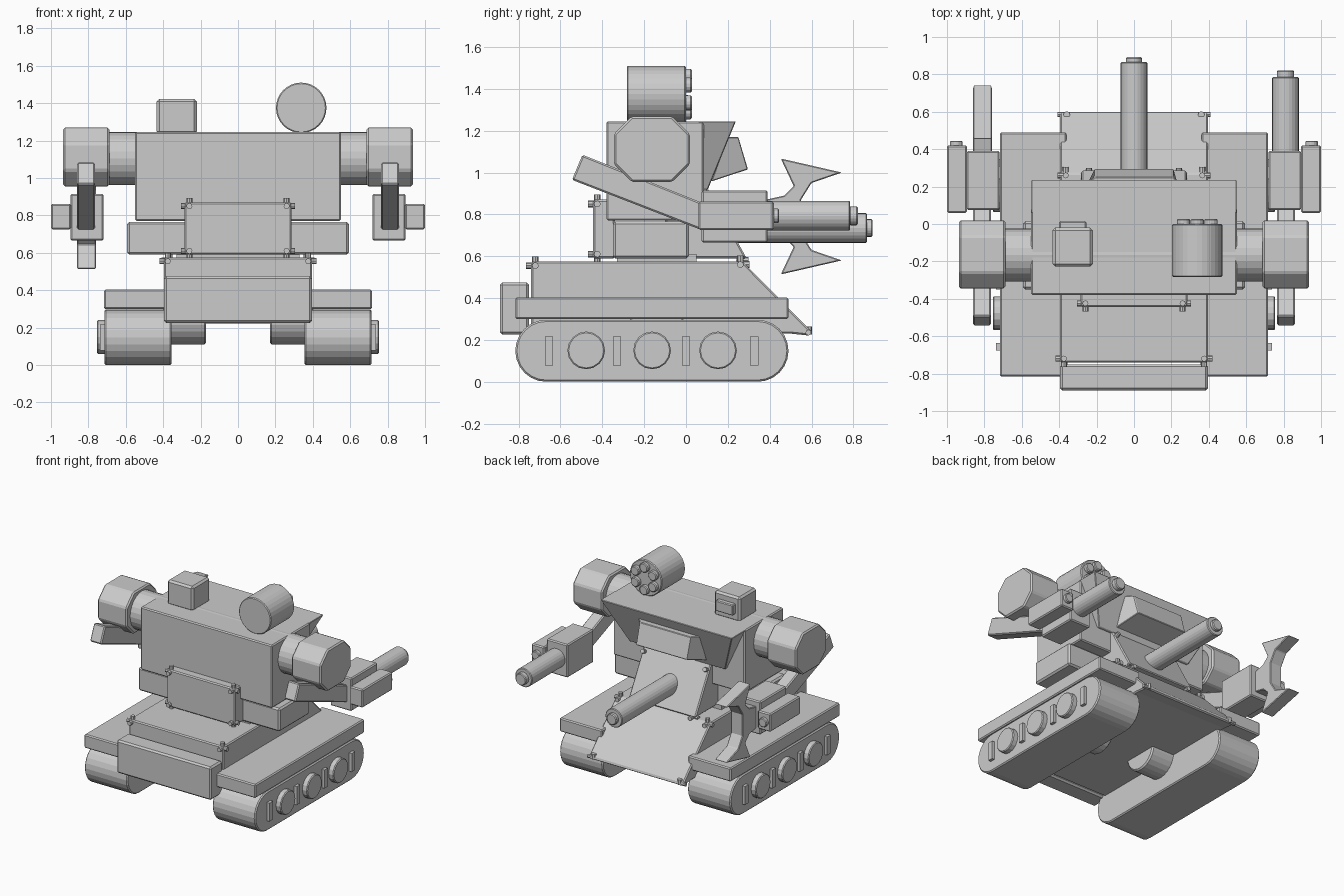
import bpy, bmesh, math
from mathutils import Matrix, Vector

if "Cube" in bpy.data.objects:
    bpy.data.objects.remove(bpy.data.objects["Cube"], do_unlink=True)

grey = bpy.data.materials.new("plain_grey")
grey.use_nodes = True
grey.diffuse_color = (0.6, 0.6, 0.6, 1)
grey.node_tree.nodes["Principled BSDF"].inputs["Base Color"].default_value = (0.6, 0.6, 0.6, 1)


def finish(name, bm, bevel=0.0):
    bmesh.ops.recalc_face_normals(bm, faces=bm.faces)
    if bevel:
        sharp = [e for e in bm.edges if e.calc_face_angle(0) > 0.6]
        bmesh.ops.bevel(bm, geom=sharp, offset=bevel, segments=1, affect='EDGES')
    mesh = bpy.data.meshes.new(name)
    bm.to_mesh(mesh)
    bm.free()
    mesh.materials.append(grey)
    obj = bpy.data.objects.new(name, mesh)
    bpy.context.collection.objects.link(obj)
    return obj


def prism(name, profile, x0, x1, bevel=0.008):
    """Extrude a (y, z) outline along x."""
    bm = bmesh.new()
    face = bm.faces.new([bm.verts.new((x0, y, z)) for y, z in profile])
    out = bmesh.ops.extrude_face_region(bm, geom=[face])
    moved = [v for v in out["geom"] if isinstance(v, bmesh.types.BMVert)]
    bmesh.ops.translate(bm, verts=moved, vec=(x1 - x0, 0, 0))
    return finish(name, bm, bevel)


def box(name, x, y, z, bevel=0.008):
    return prism(name, [(y[0], z[0]), (y[1], z[0]), (y[1], z[1]), (y[0], z[1])], x[0], x[1], bevel)


def loft(name, lower, upper, bevel=0.004):
    """Join two four-cornered rings."""
    bm = bmesh.new()
    a, b = ([bm.verts.new(p) for p in ring] for ring in (lower, upper))
    bm.faces.new(a)
    bm.faces.new(b)
    for i in range(4):
        j = (i + 1) % 4
        bm.faces.new((a[i], a[j], b[j], b[i]))
    return finish(name, bm, bevel)


def cylinder(name, start, end, radius, sides=24, bevel=0.0):
    start, end = Vector(start), Vector(end)
    axis = end - start
    turn = axis.to_track_quat('Z', 'Y').to_matrix().to_4x4()
    bm = bmesh.new()
    bmesh.ops.create_cone(bm, cap_ends=True, segments=sides, radius1=radius, radius2=radius,
                          depth=axis.length, matrix=Matrix.Translation((start + end) / 2) @ turn)
    return finish(name, bm, bevel)


def corner_bolts(name, corner, out):
    """Three bolts, one on each face that meets at a corner."""
    for axis in range(3):
        base = Vector(corner) - Vector(out) * 0.02
        base[axis] = corner[axis] - out[axis] * 0.01
        tip = base.copy()
        tip[axis] = corner[axis] + out[axis] * 0.024
        cylinder(name, base, tip, 0.016, 8)


# Hull with sloped nose, tail box and bolts
prism("hull", [(-0.74, 0.23), (-0.74, 0.575), (0.27, 0.575), (0.60, 0.24), (0.595, 0.22), (0.50, 0.23)],
      -0.395, 0.395)
box("tail_box", (-0.395, 0.395), (-0.89, -0.75), (0.225, 0.475), 0.012)
for s in (-1, 1):
    corner_bolts("hull_rear_bolt", (s * 0.395, -0.74, 0.575), (s, -1, 1))
    corner_bolts("hull_front_bolt", (s * 0.385, 0.28, 0.58), (s, 1, 1))
    cylinder("nose_bolt", (s * 0.36, 0.585, 0.225), (s * 0.36, 0.585, 0.265), 0.018, 8)
    cylinder("nose_side_bolt", (s * 0.38, 0.585, 0.235), (s * 0.41, 0.585, 0.235), 0.014, 8)

# Tracks, fenders, road wheels and axle drums
R, BACK, FRONT = 0.148, -0.668, 0.342
arc = [math.pi * (i / 12 - 0.5) for i in range(13)]
stadium = [(FRONT + R * math.cos(a), R + R * math.sin(a)) for a in arc]
stadium += [(BACK - R * math.cos(a), R - R * math.sin(a)) for a in arc]
for s in (-1, 1):
    prism("track", stadium, s * 0.355, s * 0.715)
    box("fender", sorted((s * 0.36, s * 0.717)), (-0.816, 0.49), (0.30, 0.403))
    for y in (-0.477, -0.162, 0.153):
        cylinder("road_wheel", (s * 0.70, y, 0.15), (s * 0.755, y, 0.15), 0.09, 16, 0.006)
    for y in (-0.655, -0.33, 0.0, 0.327):
        box("track_slat", sorted((s * 0.70, s * 0.737)), (y - 0.02, y + 0.02), (0.078, 0.217), 0)
    cylinder("axle_drum", (s * 0.17, -0.14, 0.25), (s * 0.40, -0.14, 0.25), 0.14, 24, 0.01)

# Waist and rear plate
box("waist", (-0.593, 0.593), (-0.35, 0.015), (0.59, 0.765), 0.012)
box("turntable", (-0.33, 0.33), (-0.33, 0.05), (0.55, 0.61), 0)
box("rear_plate", (-0.285, 0.285), (-0.444, -0.34), (0.59, 0.87))
for s in (-1, 1):
    for z, up in ((0.59, -1), (0.87, 1)):
        corner_bolts("rear_plate_bolt", (s * 0.28, -0.444, z), (s, -1, up))

# Sloped belly and its cannon
prism("belly", [(-0.1, 0.59), (0.29, 0.59), (0.10, 0.93), (-0.1, 0.93)], -0.28, 0.28)
for s in (-1, 1):
    corner_bolts("belly_bolt", (s * 0.26, 0.275, 0.60), (s, 1, 1))
    cylinder("belly_top_bolt", (s * 0.26, 0.11, 0.88), (s * 0.26, 0.15, 0.90), 0.016, 8)
cylinder("cannon_barrel", (0, 0.08, 0.735), (0, 0.865, 0.735), 0.071, 24, 0.005)
cylinder("cannon_tip", (0, 0.86, 0.735), (0, 0.892, 0.735), 0.042, 20, 0.006)

# Torso, brow wedge and visor
box("torso", (-0.55, 0.55), (-0.38, 0.085), (0.77, 1.245))
loft("brow", [(-0.40, 0.06, 0.92), (0.40, 0.06, 0.92), (0.40, 0.105, 0.92), (-0.40, 0.105, 0.92)],
     [(-0.55, 0.06, 1.245), (0.55, 0.06, 1.245), (0.55, 0.238, 1.245), (-0.55, 0.238, 1.245)])
loft("visor", [(-0.26, 0.12, 0.957), (0.26, 0.12, 0.957), (0.26, 0.20, 1.17), (-0.26, 0.20, 1.17)],
     [(-0.21, 0.296, 1.015), (0.21, 0.296, 1.015), (0.21, 0.25, 1.17), (-0.21, 0.25, 1.17)])
cylinder("shoulder_axle", (-0.70, -0.165, 1.105), (0.70, -0.165, 1.105), 0.142, 24)

# Arms
CY, CZ, H, W, C = -0.163, 1.112, 0.157, 0.182, 0.085
octagon = [(CY + a, CZ + b) for a, b in (
    (W, H - C), (W - C, H), (C - W, H), (-W, H - C), (-W, C - H), (C - W, -H), (W - C, -H), (W, C - H))]
for s in (-1, 1):
    prism("shoulder_pad", octagon, s * 0.688, s * 0.935, 0.01)
    prism("upper_arm", [(-0.495, 1.085), (-0.545, 0.965), (0.10, 0.715), (0.14, 0.83)], s * 0.765, s * 0.86)
    box("forearm", sorted((s * 0.718, s * 0.895)), (0.075, 0.39), (0.665, 0.915))
    box("side_pod", sorted((s * 0.893, s)), (0.06, 0.42), (0.725, 0.862))
    cylinder("side_pod_tip", (s * 0.95, 0.41, 0.793), (s * 0.95, 0.445, 0.793), 0.034, 16, 0.005)

# Arm gun
cylinder("arm_gun_barrel", (0.81, 0.38, 0.793), (0.81, 0.785, 0.793), 0.071, 24, 0.005)
cylinder("arm_gun_tip", (0.81, 0.78, 0.793), (0.81, 0.822, 0.793), 0.045, 20, 0.006)

# Claw with mirrored jaws
jaw = [(0.38, 0.08), (0.47, 0.10), (0.515, 0.145), (0.453, 0.277), (0.745, 0.21), (0.60, 0.16), (0.55, 0.08)]
MID = 0.79
prism("claw", [(y, MID + h) for y, h in jaw] + [(y, MID - h) for y, h in reversed(jaw)], -0.86, -0.76, 0.005)

# Roof launcher
cylinder("launcher_drum", (0.338, -0.283, 1.375), (0.338, 0.0, 1.375), 0.135, 32, 0.006)
for i in range(6):
    a = math.pi / 3 * i + math.pi / 6
    x, z = 0.338 + 0.085 * math.cos(a), 1.375 + 0.085 * math.sin(a)
    cylinder("launcher_tube", (x, -0.02, z), (x, 0.028, z), 0.036, 14, 0.006)

# Roof sensor
box("sensor_box", (-0.435, -0.22), (-0.228, -0.02), (1.235, 1.422), 0.014)
box("sensor_lens", (-0.40, -0.255), (-0.04, 0.015), (1.29, 1.37), 0.006)
